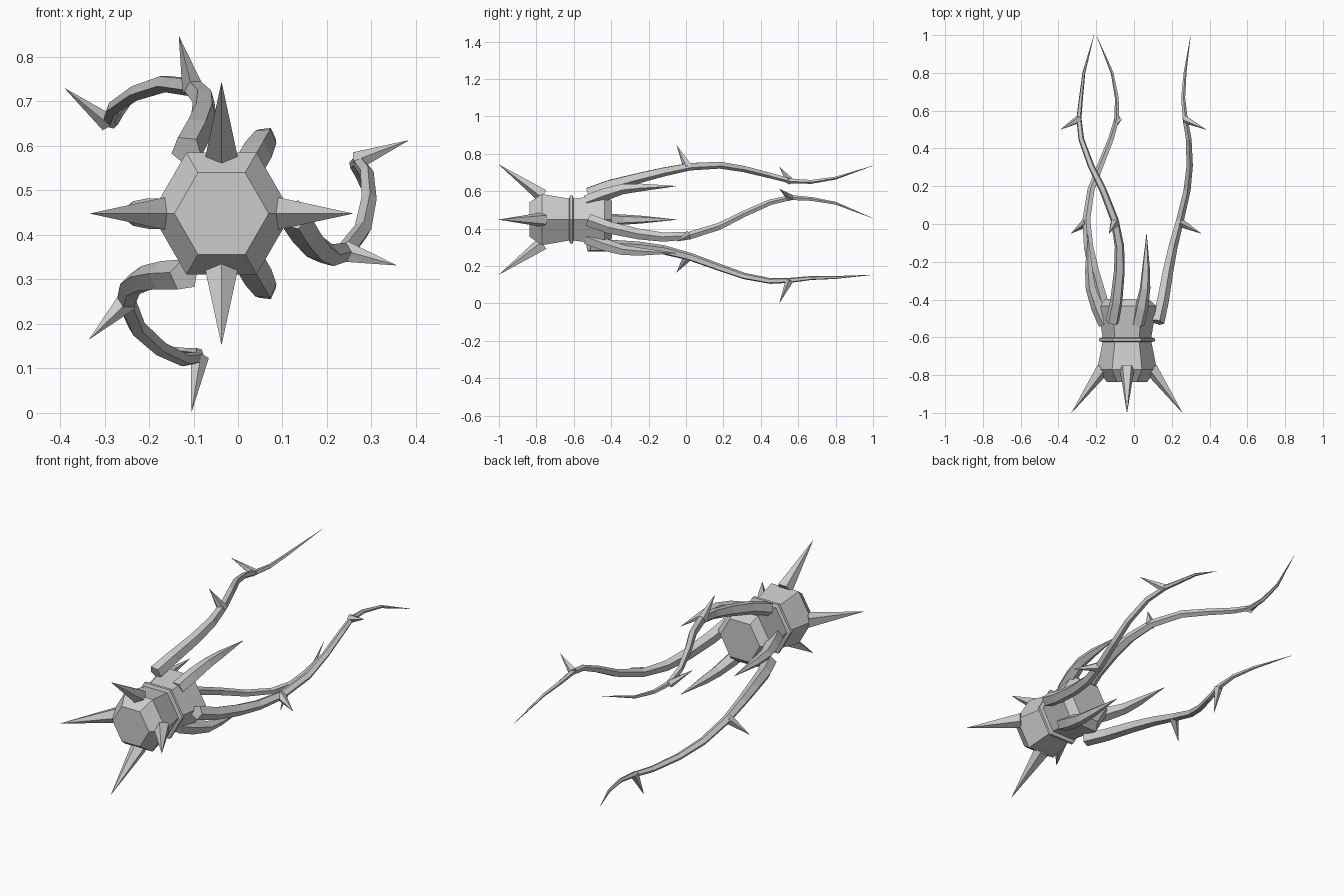
import bpy, bmesh, math
from mathutils import Vector, Matrix

if "Cube" in bpy.data.objects:
    bpy.data.objects.remove(bpy.data.objects["Cube"])

CENTRE = Vector((-0.037, 0, 0.448))   # axis of the body, running along y

grey = bpy.data.materials.new("plain grey")
grey.diffuse_color = (0.6, 0.6, 0.6, 1)
grey.use_nodes = True
grey.node_tree.nodes["Principled BSDF"].inputs["Base Color"].default_value = grey.diffuse_color


def finish(name, bm):
    bmesh.ops.recalc_face_normals(bm, faces=bm.faces)
    me = bpy.data.meshes.new(name)
    bm.to_mesh(me)
    bm.free()
    me.materials.append(grey)
    ob = bpy.data.objects.new(name, me)
    ob.location = CENTRE
    bpy.context.collection.objects.link(ob)


def skin(bm, rings):
    """Join equal rings of points into a closed, capped surface."""
    rings = [[bm.verts.new(p) for p in ring] for ring in rings]
    n = len(rings[0])
    for a, b in zip(rings, rings[1:]):
        for i in range(n):
            j = (i + 1) % n
            bm.faces.new((a[i], a[j], b[j], b[i]))
    bm.faces.new(rings[0])
    bm.faces.new(rings[-1])


def hex_lathe(name, profile):
    """Six-sided solid along y from (y, corner radius) pairs."""
    bm = bmesh.new()
    skin(bm, [[(r * math.cos(k * math.pi / 3), y, r * math.sin(k * math.pi / 3))
               for k in range(6)] for y, r in profile])
    finish(name, bm)


def tube(bm, path, radii, angle, sides=5, phase=0.0):
    """Tapered tube along a path, turned by an angle about the body axis."""
    turn = Matrix.Rotation(-angle, 3, 'Y')
    pts = [Vector(p) for p in path]
    u, rings = Vector((1, 0, 0)), []
    for i, p in enumerate(pts):
        t = (pts[min(i + 1, len(pts) - 1)] - pts[max(i - 1, 0)]).normalized()
        u = (u - t * u.dot(t)).normalized()
        v = t.cross(u)
        ring = []
        for k in range(sides):
            a = phase + 2 * math.pi * k / sides
            ring.append(turn @ (p + radii[i] * (u * math.cos(a) + v * math.sin(a))))
        rings.append(ring)
    skin(bm, rings)


# Hexagonal body with a pinched waist, and the ring round it
hex_lathe("body", [(-0.837, 0.106), (-0.77, 0.158), (-0.613, 0.127),
                   (-0.435, 0.155), (-0.396, 0.115)])
hex_lathe("waist_ring", [(-0.625, 0.13), (-0.620, 0.148),
                         (-0.606, 0.148), (-0.601, 0.13)])

# Four splayed spikes at the front
for k in range(4):
    bm = bmesh.new()
    tube(bm, [(0.13, -0.765, 0), (0.294, -1.0, 0)], [0.04, 0.0006],
         k * math.pi / 2, phase=math.pi)
    finish(f"front_spike_{k + 1}", bm)

# Three short claws at the rear
for k in range(3):
    bm = bmesh.new()
    tube(bm, [(0.115, -0.53, 0), (0.155, -0.44, 0), (0.19, -0.34, 0),
              (0.2, -0.24, 0), (0.207, -0.05, 0)],
         [0.036, 0.036, 0.029, 0.022, 0.0006], math.radians(60 + 120 * k))
    finish(f"rear_claw_{k + 1}", bm)

# Three long twisting tentacles, each with two thorns (points are x, y, z, radius)
tentacle = [(0.125, -0.52, 0.445, 0.036), (0.15, -0.41, 0.405, 0.034),
            (0.178, -0.25, 0.37, 0.030), (0.205, -0.12, 0.354, 0.026),
            (0.242, 0.02, 0.362, 0.022), (0.280, 0.18, 0.412, 0.020),
            (0.294, 0.31, 0.478, 0.018), (0.289, 0.45, 0.54, 0.016),
            (0.270, 0.56, 0.565, 0.014), (0.260, 0.67, 0.558, 0.011),
            (0.270, 0.80, 0.535, 0.008), (0.300, 1.0, 0.455, 0.0006)]
thorns = [((0.240, 0.01, 0.362), (0.355, -0.05, 0.332), 0.026),
          ((0.268, 0.555, 0.566), (0.382, 0.50, 0.612), 0.022)]


def local(p):
    return Vector(p[:3]) - CENTRE


for k in range(3):
    angle = math.radians(120 * k)
    bm = bmesh.new()
    tube(bm, [local(p) for p in tentacle], [p[3] for p in tentacle], angle)
    finish(f"tentacle_{k + 1}", bm)
    for n, (base, tip, r) in enumerate(thorns):
        bm = bmesh.new()
        tube(bm, [local(base), local(tip)], [r, 0.0006], angle)
        finish(f"tentacle_{k + 1}_thorn_{n + 1}", bm)
